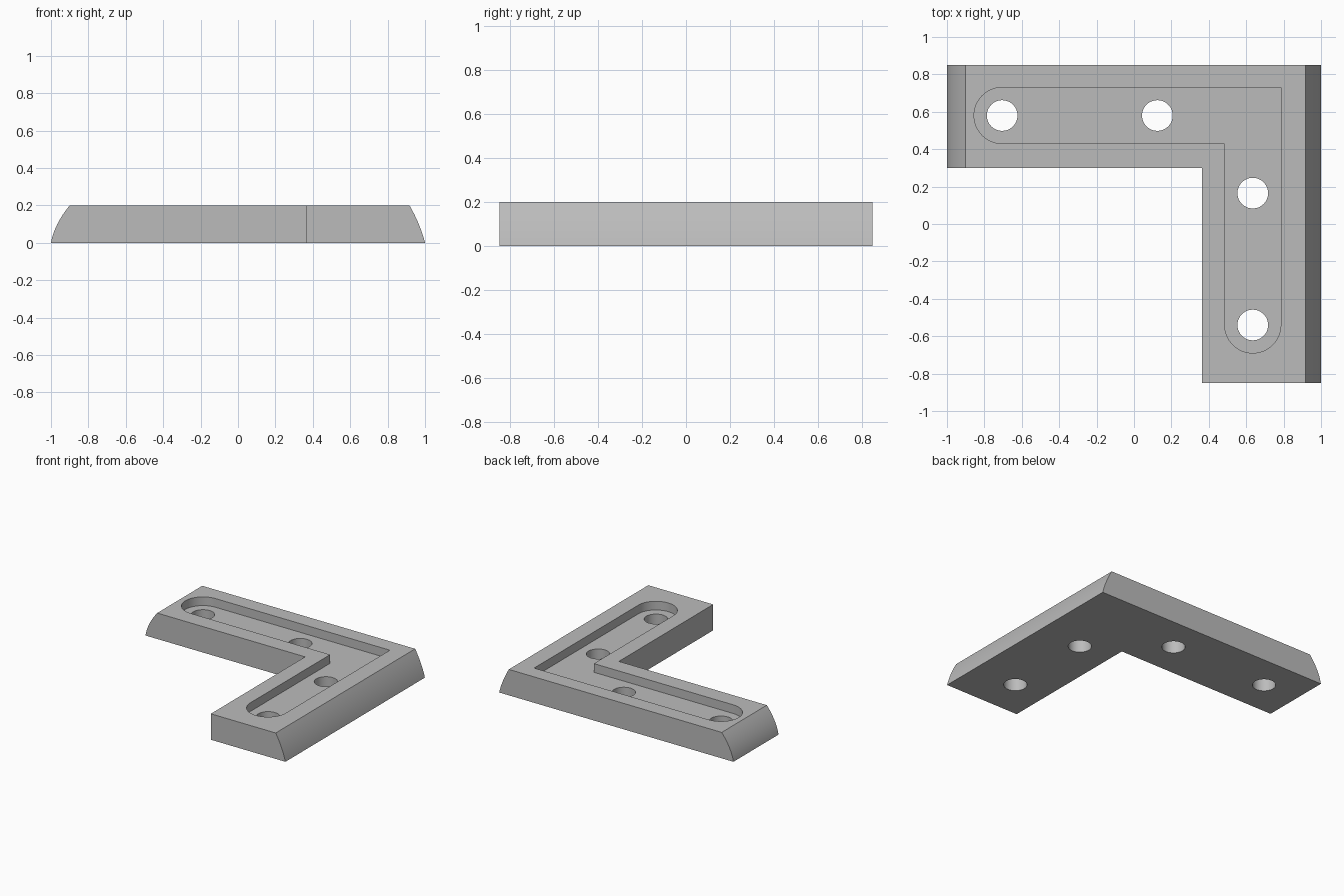
import bpy
import bmesh
from math import cos, sin, pi, radians
from mathutils import Vector

cube = bpy.data.objects.get("Cube")
if cube:
    bpy.data.objects.remove(cube, do_unlink=True)

HEIGHT = 0.2
SLOT_FLOOR = 0.133
SLOT_R = 0.15
HOLE_R = 0.082
ARM_Y, ARM_X = 0.58, 0.635      # centre lines of the two arms
END_X, END_Y = -0.705, -0.54    # centres of the rounded slot ends

grey = bpy.data.materials.new("plain grey")
grey.use_nodes = True
colour = (0.5, 0.5, 0.5, 1)
grey.diffuse_color = colour
grey.node_tree.nodes["Principled BSDF"].inputs["Base Color"].default_value = colour


def prism(name, points, offset):
    """Extrude a closed outline of 3D points along offset."""
    bm = bmesh.new()
    face = bm.faces.new([bm.verts.new(p) for p in points])
    moved = bmesh.ops.extrude_face_region(bm, geom=[face])["geom"]
    verts = [g for g in moved if isinstance(g, bmesh.types.BMVert)]
    bmesh.ops.translate(bm, verts=verts, vec=Vector(offset))
    bmesh.ops.recalc_face_normals(bm, faces=bm.faces)
    mesh = bpy.data.meshes.new(name)
    bm.to_mesh(mesh)
    bm.free()
    mesh.materials.append(grey)
    obj = bpy.data.objects.new(name, mesh)
    bpy.context.collection.objects.link(obj)
    return obj


def arc(cx, cy, r, start, end, steps):
    angles = [start + (end - start) * i / steps for i in range(steps + 1)]
    return [(cx + r * cos(a), cy + r * sin(a)) for a in angles]


def bulged(a, b, bulge, steps=12):
    """Shallow curve from a to b, bowed outward in x."""
    curve = []
    for i in range(steps + 1):
        t = i / steps
        curve.append((a[0] + (b[0] - a[0]) * t + bulge * 4 * t * (1 - t),
                      a[1] + (b[1] - a[1]) * t))
    return curve


def cut(target, cutter):
    mod = target.modifiers.new("cut", "BOOLEAN")
    mod.operation = "DIFFERENCE"
    mod.solver = "EXACT"
    mod.object = cutter
    bpy.context.view_layer.objects.active = target
    bpy.ops.object.modifier_apply(modifier=mod.name)
    bpy.data.objects.remove(cutter, do_unlink=True)


# Bracket body: curved-end profile run from front to back
profile = bulged((1, 0), (0.917, HEIGHT), 0.008) + bulged((-0.9, HEIGHT), (-1, 0), -0.016)
bracket = prism("corner_bracket", [(x, -0.85, z) for x, z in profile], (0, 1.7, 0))

# Square notch leaves the L shape
notch = [(-2, -2), (0.363, -2), (0.363, 0.3), (-2, 0.3)]
cut(bracket, prism("notch_cutter", [(x, y, -1) for x, y in notch], (0, 0, 2)))

# Recessed L-shaped slot with rounded ends
slot = arc(END_X, ARM_Y, SLOT_R, pi / 2, 3 * pi / 2, 32)
slot.append((ARM_X - SLOT_R, ARM_Y - SLOT_R))
slot += arc(ARM_X, END_Y, SLOT_R, pi, 2 * pi, 32)
slot.append((ARM_X + SLOT_R, ARM_Y + SLOT_R))
cut(bracket, prism("slot_cutter", [(x, y, SLOT_FLOOR) for x, y in slot], (0, 0, 1)))

# Screw holes
for x, y in [(END_X, ARM_Y), (0.125, ARM_Y), (ARM_X, 0.165), (ARM_X, END_Y)]:
    ring = arc(x, y, HOLE_R, 0, 2 * pi, 48)[:-1]
    cut(bracket, prism("hole_cutter", [(a, b, -1) for a, b in ring], (0, 0, 2)))

bpy.ops.object.select_all(action="DESELECT")
bracket.select_set(True)
bpy.context.view_layer.objects.active = bracket
bpy.ops.object.shade_smooth_by_angle(angle=radians(30))
